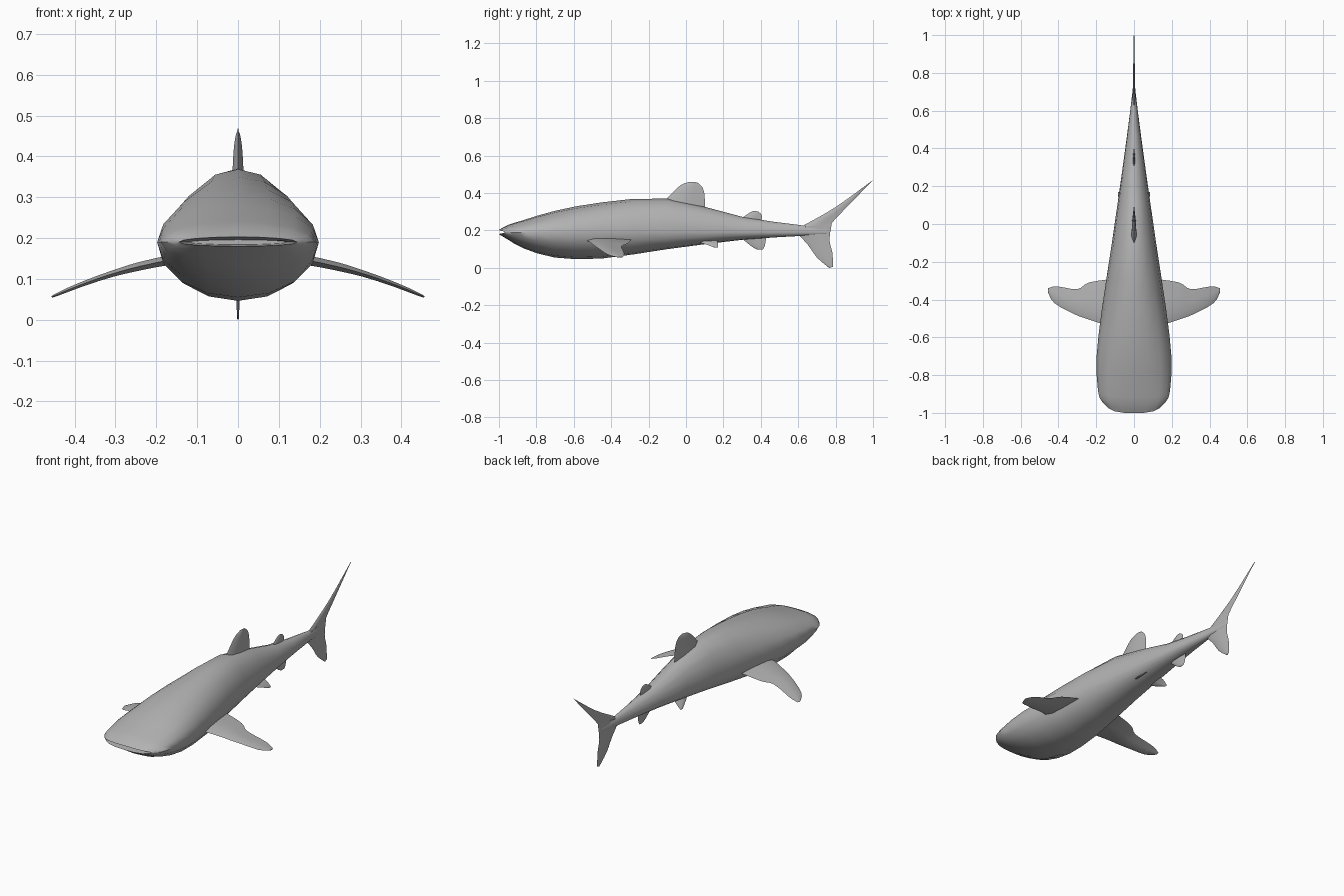
import bpy, bmesh, math
from mathutils import Vector

cube = bpy.data.objects.get("Cube")
if cube:
    bpy.data.objects.remove(cube, do_unlink=True)

# One plain grey skin
grey = (.45, .45, .45, 1)
skin = bpy.data.materials.new("grey skin")
skin.use_nodes = True
skin.diffuse_color = grey
skin.node_tree.nodes["Principled BSDF"].inputs["Base Color"].default_value = grey


def spline(rows, steps):
    """Smooth curve passing through every row, with any number of channels."""
    keys = [Vector(row) for row in rows]
    padded = [keys[0], *keys, keys[-1]]
    result = []
    for before, start, end, after in zip(padded, padded[1:], padded[2:], padded[3:]):
        pull_start, pull_end = (end - before) / 2, (after - start) / 2
        for step in range(steps):
            t = step / steps
            ease = t * t * (3 - 2 * t)
            result.append(start.lerp(end, ease)
                          + pull_start * t * (1 - t) ** 2
                          - pull_end * t * t * (1 - t))
    return result + [keys[-1]]


def loft(name, rings, sharp_angle):
    """Skin a list of closed rings into one smooth, capped object."""
    bm = bmesh.new()
    loops = [[bm.verts.new(point) for point in ring] for ring in rings]
    for near, far in zip(loops, loops[1:]):
        for i in range(len(near)):
            bm.faces.new((near[i - 1], near[i], far[i], far[i - 1]))
    bm.faces.new(loops[0])
    bm.faces.new(loops[-1])
    bmesh.ops.recalc_face_normals(bm, faces=bm.faces)
    mesh = bpy.data.meshes.new(name)
    bm.to_mesh(mesh)
    bm.free()
    mesh.materials.append(skin)
    obj = bpy.data.objects.new(name, mesh)
    bpy.context.collection.objects.link(obj)
    bpy.ops.object.select_all(action='DESELECT')
    obj.select_set(True)
    bpy.context.view_layer.objects.active = obj
    bpy.ops.object.shade_smooth_by_angle(angle=math.radians(sharp_angle))


def fin(name, rows, place, thickness, normal):
    """Lens-section fin; each row holds a leading and a trailing point,
    which place() turns into positions on the model."""
    direction = Vector(normal).normalized()
    stations = spline(rows, 3)
    rings = []
    for i, row in enumerate(stations):
        lead, trail = Vector(place(*row[:2])), Vector(place(*row[2:]))
        bulge = direction * thickness * (1.1 - i / len(stations))
        front, back = lead.lerp(trail, .2), lead.lerp(trail, .6)
        rings.append([lead, front + bulge, back + bulge * .7, trail,
                      back - bulge * .7, front - bulge])
    loft(name, rings, 80)


# Body: rows of y, half width, top and bottom, from the nose to the tail stalk
body_rows = [
    (-1, .145, .203, .18),
    (-.95, .18, .23, .15),
    (-.87, .193, .255, .105),
    (-.7, .198, .305, .055),
    (-.45, .17, .35, .05),
    (-.1, .117, .37, .1),
    (.3, .06, .273, .15),
    (.6, .02, .23, .17),
    (.75, .003, .21, .18),
]
mouth_inside = Vector((-.94, .12, .196, .184))
sides, middle = 16, .19


def body_ring(row):
    y, width, top, bottom = row
    nose_curve = max(0, -.8 - y) / 6
    ring = []
    for i in range(sides):
        angle = math.tau * i / sides
        across, up = math.sin(angle), math.cos(angle)
        reach = top - middle if up > 0 else middle - bottom
        ring.append((width * across, y + nose_curve * across ** 4, middle + reach * up))
    return ring


loft("body", [body_ring(row) for row in [mouth_inside, *spline(body_rows, 2)]], 50)


# Upright fins on the centre line, in y and z
def upright(y, z):
    return 0, y, z


upright_fins = {
    "dorsal_fin": (.014, [(-.13, .34, .1, .29), (-.06, .415, .1, .38),
                          (-.02, .447, .088, .43), (.02, .46, .06, .457)]),
    "second_dorsal_fin": (.007, [(.29, .26, .4, .235), (.34, .295, .405, .28),
                                 (.36, .304, .385, .302)]),
    "anal_fin": (.007, [(.29, .165, .43, .175), (.35, .115, .422, .12),
                        (.38, .098, .41, .098)]),
    "upper_tail_fin": (.009, [(.56, .19, .75, .18), (.63, .228, .78, .24),
                              (.8, .325, .855, .32), (.995, .466, 1, .469)]),
    "lower_tail_fin": (.009, [(.57, .21, .78, .24), (.65, .125, .767, .15),
                              (.7, .055, .783, .08), (.765, 0, .785, .005)]),
}
for name, (thickness, rows) in upright_fins.items():
    fin(name, rows, upright, thickness, (1, 0, 0))

# Paired fins in x and y, drooping further the more they reach outwards
pectoral = [(.11, -.55, .11, -.29), (.24, -.505, .24, -.31), (.31, -.48, .3, -.345),
            (.42, -.42, .41, -.33), (.456, -.36, .455, -.34)]
pelvic = [(.035, .04, .035, .16), (.06, .08, .06, .17), (.085, .15, .085, .17)]

for side, sign in (("left", 1), ("right", -1)):
    for part, rows, thickness, droop in (("pectoral", pectoral, .012, .5),
                                         ("pelvic", pelvic, .007, 7)):
        def place(x, y):
            return sign * x, y, .16 - droop * x * x

        fin(f"{side}_{part}_fin", rows, place, thickness, (sign * .4, 0, 1))
